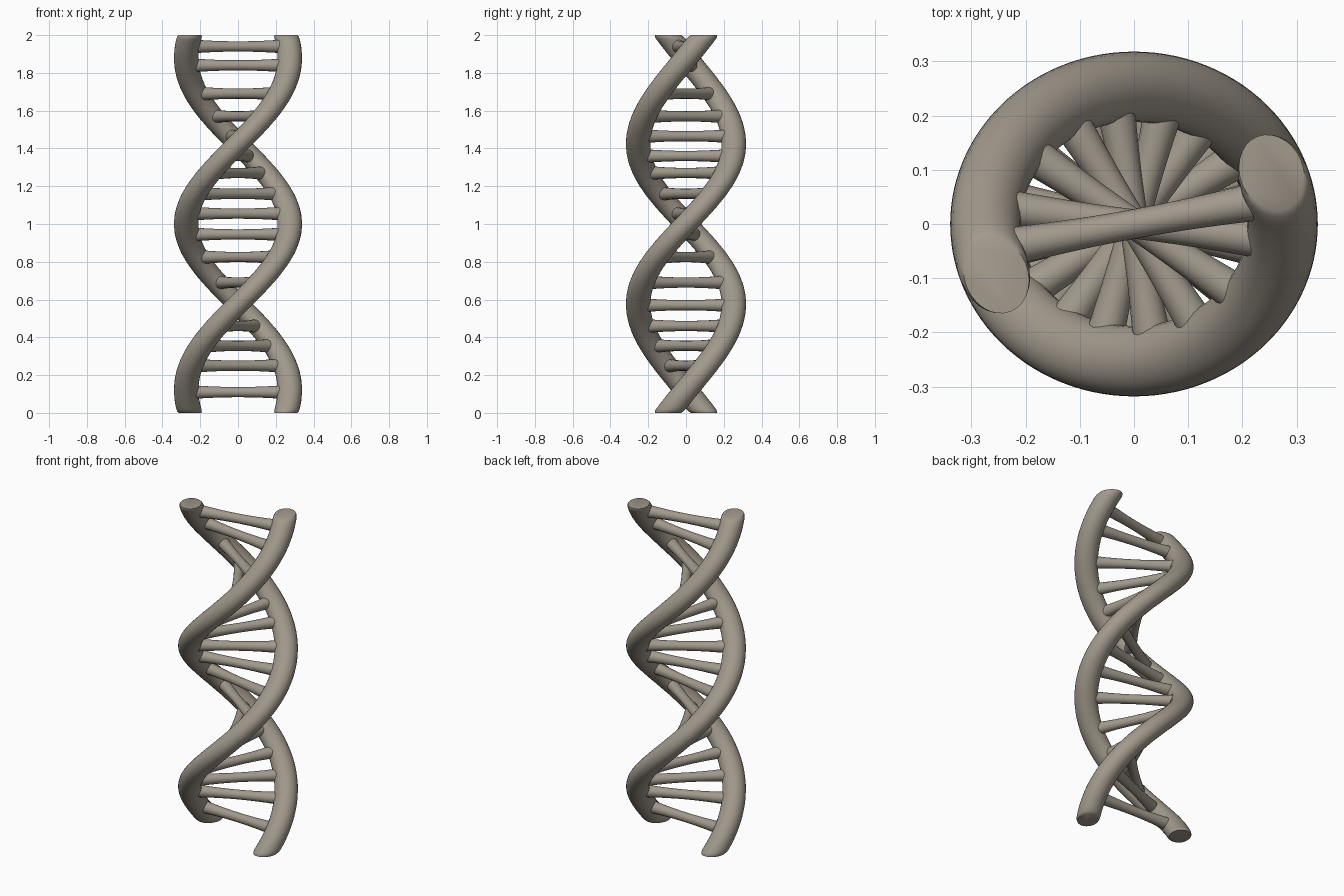
import bpy, bmesh, math

if "Cube" in bpy.data.objects:
    bpy.data.objects.remove(bpy.data.objects["Cube"])

RX, RY = 0.274, 0.253          # helix radii
RADIAL, TANGENT = 0.065, 0.080  # horizontal strand section

mat = bpy.data.materials.new("warm grey")
mat.diffuse_color = (0.36, 0.32, 0.265, 1)
mat.use_nodes = True
mat.node_tree.nodes["Principled BSDF"].inputs["Base Color"].default_value = mat.diffuse_color


def angle(z):
    d = z - 1
    return math.radians(180 + 214 * d - 12 * d ** 3)


def loft(name, rings):
    """Skin a list of equal-sized point rings and cap both ends."""
    bm = bmesh.new()
    loops = [[bm.verts.new(p) for p in r] for r in rings]
    n = len(loops[0])
    for a, b in zip(loops, loops[1:]):
        for i in range(n):
            j = (i + 1) % n
            bm.faces.new((a[i], a[j], b[j], b[i]))
    bm.faces.new(loops[0])
    bm.faces.new(loops[-1])
    bmesh.ops.recalc_face_normals(bm, faces=bm.faces)
    me = bpy.data.meshes.new(name)
    bm.to_mesh(me)
    bm.free()
    me.materials.append(mat)
    ob = bpy.data.objects.new(name, me)
    bpy.context.collection.objects.link(ob)
    bpy.ops.object.select_all(action='DESELECT')
    ob.select_set(True)
    bpy.context.view_layer.objects.active = ob
    bpy.ops.object.shade_smooth_by_angle(angle=math.radians(50))
    return ob


# Two strands: horizontal elliptical sections climbing a helix
def strand(name, offset):
    levels = [(0, 0.9), (0.008, 0.97)]
    levels += [(0.02 + 1.96 * i / 120, 1) for i in range(121)]
    levels += [(1.992, 0.97), (2.0, 0.9)]
    rings = []
    for z, s in levels:
        t = angle(z) + offset
        c, sn = math.cos(t), math.sin(t)
        ring = []
        for k in range(28):
            u = math.tau * k / 28
            r, q = RADIAL * s * math.cos(u), TANGENT * s * math.sin(u)
            ring.append((RX * c + r * c - q * sn, RY * sn + r * sn + q * c, z))
        rings.append(ring)
    loft(name, rings)


strand("strand_a", 0)
strand("strand_b", math.pi)

# Rungs: waisted bars spanning the two strands
heights = [.11, .25, .355, .46, .57, .69, .825, .945, 1.055,
           1.16, 1.27, 1.36, 1.465, 1.57, 1.69, 1.84, 1.94]
for n, z in enumerate(heights):
    t = angle(z)
    ex, ey = RX * math.cos(t), RY * math.sin(t)
    length = math.hypot(ex, ey)
    sx, sy = -ey / length, ex / length
    rings = []
    for i in range(13):
        f = -0.92 + 1.84 * i / 12
        r = 0.027 + 0.012 * f * f
        rings.append([(ex * f + sx * r * math.cos(u), ey * f + sy * r * math.cos(u),
                       z + r * math.sin(u))
                      for u in (math.tau * k / 16 for k in range(16))])
    loft(f"rung_{n + 1:02d}", rings)
